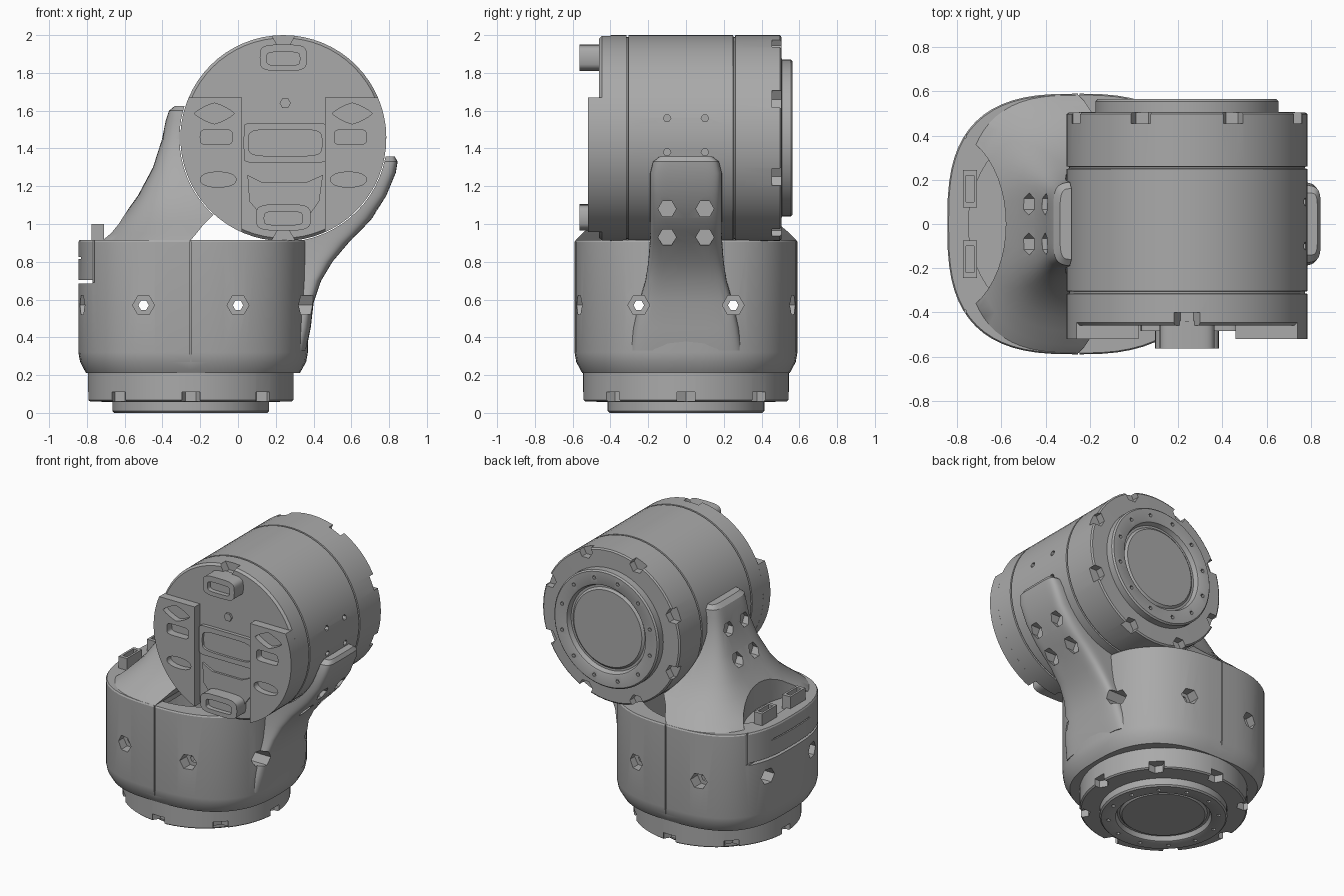
import bpy, bmesh, math
from mathutils import Vector, Matrix

if "Cube" in bpy.data.objects:
    bpy.data.objects.remove(bpy.data.objects["Cube"], do_unlink=True)

metal = bpy.data.materials.new("machined grey")
metal.use_nodes = True
GREY = (0.4, 0.4, 0.4, 1)
metal.diffuse_color = GREY
metal.node_tree.nodes["Principled BSDF"].inputs["Base Color"].default_value = GREY

MX, MZ, MR = 0.24, 1.455, 0.545     # upper motor axis and radius
BX = -0.25                          # lower motor axis
TAU = math.tau


def loft(name, rings):
    """Closed solid through equal-length rings of points."""
    bm = bmesh.new()
    rows = [[bm.verts.new(p) for p in ring] for ring in rings]
    n = len(rows[0])
    for a, b in zip(rows, rows[1:]):
        for i in range(n):
            j = (i + 1) % n
            bm.faces.new((a[i], a[j], b[j], b[i]))
    bm.faces.new(rows[0])
    bm.faces.new(rows[-1])
    bmesh.ops.recalc_face_normals(bm, faces=bm.faces)
    me = bpy.data.meshes.new(name)
    bm.to_mesh(me)
    bm.free()
    me.materials.append(metal)
    ob = bpy.data.objects.new(name, me)
    bpy.context.collection.objects.link(ob)
    return ob


def circle(r, z, n=64):
    return [(r * math.cos(TAU * i / n), r * math.sin(TAU * i / n), z) for i in range(n)]


def rod(name, r, a, b, n=6):
    a, b = Vector(a), Vector(b)
    q = (b - a).to_track_quat('Z', 'Y')
    return loft(name, [[q @ Vector(p) + c for p in circle(r, 0, n)] for c in (a, b)])


def box(name, x, y, z):
    return loft(name, [[(x[0], y[0], h), (x[1], y[0], h), (x[1], y[1], h), (x[0], y[1], h)] for h in z])


def slab(name, pts, y0, y1):
    return loft(name, [[(x, y, z) for x, z in pts] for y in (y0, y1)])


def power(v, p):
    return math.copysign(abs(v) ** p, v)


def oval(cx, cz, w, h, p=0.4, n=24):
    """Rounded rectangle (small p), ellipse (1) or diamond (2)."""
    return [(cx + w / 2 * power(math.cos(TAU * i / n), p),
             cz + h / 2 * power(math.sin(TAU * i / n), p)) for i in range(n)]


def half_section(z, xi, xo, w, p, n=32):
    """D-shaped section: flat side at xi, bulging to xo."""
    out = []
    for i in range(n + 1):
        t = math.pi * (i / n - 0.5)
        out.append((xi + (xo - xi) * max(math.cos(t), 0) ** p, w * power(math.sin(t), p), z))
    return out


def cut(ob, cutters, keep=False):
    for c in cutters:
        m = ob.modifiers.new("cut", 'BOOLEAN')
        m.object, m.operation, m.solver = c, 'DIFFERENCE', 'EXACT'
        bpy.context.view_layer.objects.active = ob
        bpy.ops.object.modifier_apply(modifier=m.name)
        if not keep:
            bpy.data.objects.remove(c, do_unlink=True)


def motor(name, length, grooves, phase):
    """Motor along z, output flange at z = 0."""
    prof = [(.27, .022), (.285, .035), (.30, .035), (.312, .004), (.32, 0), (.405, 0), (.415, .01),
            (.415, .058), (.535, .06), (MR, .068)]
    for g in grooves:
        prof += [(MR, g - .006), (MR - .01, g - .004), (MR - .01, g + .004), (MR, g + .006)]
    prof += [(MR, length - .015), (MR - .015, length)]
    ob = loft(name, [circle(r, z) for r, z in prof])
    cutters = []
    for k in range(8):          # clamp notches on the rim
        a = TAU * (k + phase) / 8
        x, y = .53 * math.cos(a), .53 * math.sin(a)
        cutters.append(rod("notch", .055, (x, y, .02), (x, y, .11)))
    for k in range(12):         # flange screw holes
        a = TAU * (k + .5) / 12
        x, y = .36 * math.cos(a), .36 * math.sin(a)
        cutters.append(rod("screw", .014, (x, y, -.05), (x, y, .025)))
    cut(ob, cutters)
    return ob


# Motors
lower_motor = motor("lower_motor", .3, [], 0)
lower_motor.data.transform(Matrix.Translation((BX, 0, 0)))
upper_motor = motor("upper_motor", 1.025, [.31, .875], .5)
upper_motor.data.transform(Matrix.Translation((MX, .565, MZ)) @ Matrix.Rotation(math.pi / 2, 4, 'X'))
side_holes = [rod("hole", .02, (MX + s * .48, y, z), (MX + s * .7, y, z))
              for s in (-1, 1) for y in (-.1, .1) for z in (1.38, 1.56)]
cut(upper_motor, side_holes)
cut(upper_motor, [rod("rim_notch", .06, (MX, -.6, MZ + s * .54), (MX, -.40, MZ + s * .54)) for s in (-1, 1)])

# Rear pads on the upper motor, with pockets
for s, side in ((-1, "right"), (1, "left")):
    arc = [math.radians(23.2 - 89.4 * i / 24) for i in range(25)]
    pts = [(MX + s * .22, 1.67)] + [(MX + s * MR * math.cos(a), MZ + MR * math.sin(a)) for a in arc]
    pad = slab(side + "_pad", pts, -.44, -.52)
    px = MX + s * .355
    cut(pad, [slab("pocket", oval(px + s * .01, 1.585, .21, .11, 1.6), -.6, -.475),
              slab("pocket", oval(px, 1.46, .17, .08), -.6, -.465),
              slab("pocket", oval(px - s * .01, 1.235, .19, .08, .9), -.6, -.475)])

# Centre panel, connectors and screw on the upper motor
panel = slab("centre_panel", oval(MX + .01, 1.43, .44, .21, .15), -.44, -.485)
cut(panel, [slab("slot", oval(MX + .01, 1.43, .39, .14), -.6, -.468)])
slab("lower_ledge", [(.05, 1.26), (.13, 1.22), (.36, 1.22), (.45, 1.26), (.43, 1.12),
                     (.38, 1.05), (.12, 1.05), (.06, 1.12)], -.44, -.475)
for name, z, w in (("top_connector", 1.88, .25), ("bottom_connector", 1.035, .29)):
    plug = slab(name, oval(MX, z, w, .14, .5), -.44, -.563)
    cut(plug, [slab("socket", oval(MX, z - .005, w * .7, .07), -.6, -.53)])
rod("panel_screw", .03, (.25, -.44, 1.64), (.25, -.475, 1.64))

# Cup-shaped housing
rings = []
for z, s in ((.21, .93), (.225, .945), (.27, .985), (.32, 1), (.905, 1), (.915, .99)):
    left = half_section(z, BX, BX - .595 * s, .59 * s, .7)
    right = half_section(z, BX, BX + .62 * s, .59 * s, .78)
    rings.append(left + right[::-1][1:-1])
housing = loft("housing", rings)
cut(housing, [rod("bore", .5, (BX, 0, .25), (BX, 0, 1.1), 64)])
cut(housing, [box("seam", (BX - .004, BX + .004), sorted((s * .58, s * .7)), (.2, 1)) for s in (-1, 1)])
cut(housing, [box("lid_gap", (-1, -.77), (-.7, .7), (.685, .703)),
              box("lid_line", (-1, -.83), (-.7, .7), (.816, .824)),
              box("lid_edge", (-.768, -.76), (-.7, -.39), (.69, 1)),
              box("lid_edge", (-.768, -.76), (.39, .7), (.69, 1))])

# Tall arm behind the cup
tall = [(.88, -.25, -.8, .57, .7), (.915, -.25, -.765, .583, .7), (.95, -.22, -.71, .55, .7),
        (1.0, -.18, -.65, .49, .65), (1.06, -.12, -.595, .43, .6), (1.15, -.08, -.53, .35, .5),
        (1.3, -.08, -.45, .265, .4), (1.45, -.08, -.402, .21, .35), (1.55, -.1, -.382, .2, .35),
        (1.6, -.2, -.365, .19, .35), (1.625, -.27, -.335, .16, .4)]
tall_arm = loft("tall_arm", [half_section(*s) for s in tall])

# Short arm in front of the cup
short = [(.33, .24, .36, .3, .4), (.45, .28, .385, .28, .4), (.58, .3, .4, .25, .35),
         (.7, .3, .44, .215, .3), (.8, .31, .5, .2, .3), (.9, .33, .585, .192, .28),
         (.96, .39, .645, .19, .28), (1.03, .45, .71, .19, .28), (1.15, .6, .785, .19, .28),
         (1.27, .65, .835, .19, .28), (1.33, .7, .845, .175, .3), (1.357, .77, .83, .14, .3)]
short_arm = loft("short_arm", [half_section(*s) for s in short])

# Clear both arms around the upper motor
for arm in (tall_arm, short_arm):
    cut(arm, [rod("motor_clearance", MR + .005, (MX, -.8, MZ), (MX, .8, MZ), 64)])
shelf = [[(-.86 + .28 * math.cos(TAU * i / 48), .42 * math.sin(TAU * i / 48), z) for i in range(48)]
         for z in (.9, 1.5)]
cut(tall_arm, [loft("shelf_cut", shelf)])

# Bolt holes in the arms
cut(tall_arm, [rod("bolt", .05, (x + .035, y, z), (x - .3, y, z))
               for y in (-.09, .09) for x, z in ((-.47, 1.25), (-.40, 1.45))])
cut(short_arm, [rod("bolt", .048, (x - .05, y, z), (x + .3, y, z))
                for y in (-.1, .1) for x, z in ((.61, .93), (.745, 1.08))])

# Hexagonal bolt holes round the cup
for k in range(4):
    q = Matrix.Rotation(k * math.pi / 2, 3, 'Z')
    for o in (-.25, .25):
        at = [q @ Vector((d, o, .57)) + Vector((BX, 0, 0)) for d in (.3, .5, .9)]
        holes = [rod("bore_hole", .028, at[0], at[2]), rod("counterbore", .058, at[1], at[2])]
        cut(housing, holes, keep=True)
        if k == 0:
            cut(short_arm, holes, keep=True)
        for h in holes:
            bpy.data.objects.remove(h, do_unlink=True)

# Terminals on the shelf
for s, side in ((-1, "right"), (1, "left")):
    term = box(side + "_terminal", (-.775, -.71), sorted((s * .075, s * .245)), (.88, 1.0))
    cut(term, [box("slot", (-.76, -.725), sorted((s * .1, s * .22)), (.95, 1.1))])

bpy.ops.object.select_all(action='DESELECT')
for ob in bpy.context.collection.objects:
    if ob.type == 'MESH':
        ob.select_set(True)
        bpy.context.view_layer.objects.active = ob
bpy.ops.object.shade_smooth_by_angle(angle=math.radians(30))
